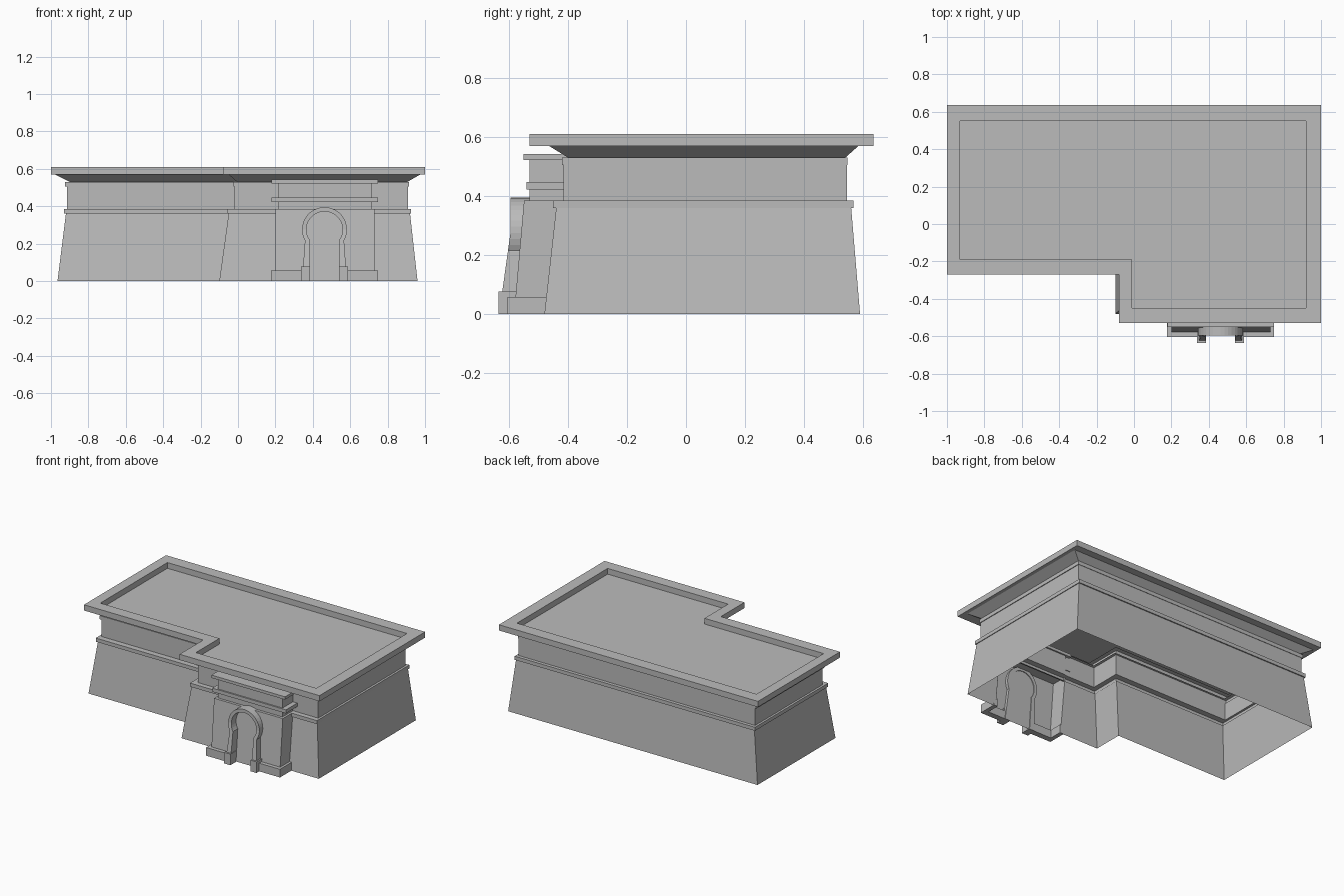
import bpy, bmesh, math

cube = bpy.data.objects.get("Cube")
if cube:
    bpy.data.objects.remove(cube, do_unlink=True)

stone = bpy.data.materials.new("grey_stone")
stone.use_nodes = True
GREY = (0.5, 0.5, 0.5, 1)
stone.diffuse_color = GREY
stone.node_tree.nodes["Principled BSDF"].inputs["Base Color"].default_value = GREY


def finish(bm, name):
    bmesh.ops.recalc_face_normals(bm, faces=bm.faces)
    mesh = bpy.data.meshes.new(name)
    bm.to_mesh(mesh)
    bm.free()
    mesh.materials.append(stone)
    obj = bpy.data.objects.new(name, mesh)
    bpy.context.collection.objects.link(obj)
    return obj


def box(name, x0, x1, y0, y1, z0, z1):
    bm = bmesh.new()
    bmesh.ops.create_cube(bm, size=1)
    for v in bm.verts:
        v.co.x = x1 if v.co.x > 0 else x0
        v.co.y = y1 if v.co.y > 0 else y0
        v.co.z = z1 if v.co.z > 0 else z0
    return finish(bm, name)


PORCH_L, PORCH_R, PORCH_TOP = 0.2, 0.73, 0.385

# L-shaped outlines: west, east, notch x, south, notch y, north
base = (-.965, .96, -.10, -.48, -.27, .59)
base_top = (-.92, .92, -.05, -.44, -.23, .56)
ledge = (-.93, .925, -.055, -.45, -.24, .568)
neck = (-.915, .91, -.02, -.415, -.20, .545)
band = (-.925, .915, -.025, -.42, -.205, .548)
soffit = (-.90, .905, -.005, -.40, -.19, .54)
flare = (-.98, .975, -.05, -.465, -.25, .585)
fascia = (-1, 1, -.08, -.53, -.27, .635)
parapet = (-.93, .92, -.01, -.45, -.19, .55)
levels = [(base, 0), (base_top, .36), (ledge, .36), (ledge, .385),
          (neck, .385), (neck, .505), (band, .505), (band, .53),
          (soffit, .53), (flare, .57), (fascia, .57), (fascia, .61),
          (parapet, .61), (parapet, .57)]


def outline(bm, dims, z):
    w, e, nx, s, ny, n = dims
    points = [(w, ny), (nx, ny), (nx, s), (PORCH_L, s), (PORCH_R, s),
              (e, s), (e, n), (w, n)]
    return [bm.verts.new((x, y, z)) for x, y in points]


# Building shell, open underneath and behind the porch
bm = bmesh.new()
rings = [outline(bm, d, z) for d, z in levels]
for level, (low, high) in enumerate(zip(rings, rings[1:])):
    for i in range(len(low)):
        if level == 0 and i == 3:
            continue
        j = (i + 1) % len(low)
        bm.faces.new((low[i], low[j], high[j], high[i]))
bm.faces.new(rings[-1])
bmesh.ops.dissolve_limit(bm, angle_limit=0.01, verts=bm.verts, edges=bm.edges)
finish(bm, "building_shell")

# Horseshoe arch stations as (outer, inner) points in x, z
CX, CZ = 0.4625, 0.275


def porch_y(z):
    return -.583 + z * .0885


def arch_y(z):
    return -.595 - max(0, .275 - z) * .14


left_leg = [((CX - .12, 0), (CX - .08, 0)),
            ((CX - .105, .21), (CX - .08, .222))]
arc = []
for k in range(25):
    a = math.radians(210 - 10 * k)
    c, s = math.cos(a), math.sin(a)
    arc.append(((CX + .12 * c, CZ + .12 * s), (CX + .097 * c, CZ + .097 * s)))
right_leg = [tuple((2 * CX - x, z) for x, z in st) for st in reversed(left_leg)]
stations = left_leg + arc + right_leg

# Arch frame
bm = bmesh.new()
loops = []
for (xo, zo), (xi, zi) in stations:
    loops.append([bm.verts.new(p) for p in (
        (xo, arch_y(zo), zo), (xi, arch_y(zi), zi),
        (xi, porch_y(zi) + .02, zi), (xo, porch_y(zo) + .02, zo))])
for a, b in zip(loops, loops[1:]):
    for i in range(4):
        j = (i + 1) % 4
        bm.faces.new((a[i], a[j], b[j], b[i]))
bm.faces.new(loops[0])
bm.faces.new(loops[-1])
finish(bm, "door_arch")

# Recessed door panel
bm = bmesh.new()
bm.faces.new([bm.verts.new((x, porch_y(z) + .015, z)) for _, (x, z) in stations])
finish(bm, "door_panel")

# Sloping porch body with the arched opening
bm = bmesh.new()
front = [(PORCH_L, 0)] + [inner for _, inner in stations]
front += [(PORCH_R, 0), (PORCH_R, PORCH_TOP), (PORCH_L, PORCH_TOP)]
verts = [bm.verts.new((x, porch_y(z), z)) for x, z in front]
bm.faces.new(verts)
bottom_l, bottom_r, top_r, top_l = verts[0], verts[-3], verts[-2], verts[-1]
back = [bm.verts.new(p) for p in (
    (PORCH_L, -.48, 0), (PORCH_R, -.48, 0),
    (PORCH_R, -.435, PORCH_TOP), (PORCH_L, -.435, PORCH_TOP))]
bm.faces.new((bottom_l, top_l, back[3], back[0]))
bm.faces.new((bottom_r, back[1], back[2], top_r))
bm.faces.new((top_l, top_r, back[2], back[3]))
finish(bm, "porch_body")

# Porch upper blocks and cornices
box("porch_upper_block", .215, .715, -.53, -.41, PORCH_TOP, .525)
box("porch_lower_cornice", .18, .748, -.54, -.41, .422, .447)
box("porch_top_cornice", .18, .748, -.55, -.40, .522, .542)

# Plinths and arch feet on both sides of the door
for side, m in (("right", -1), ("left", 1)):
    def pair(name, near, far, *rest):
        xs = sorted((CX + m * near, CX + m * far))
        box(side + name, *xs, *rest)
    pair("_plinth_front", .115, .285, -.605, -.565, 0, .057)
    pair("_plinth_side", .255, .285, -.605, -.475, 0, .057)
    pair("_arch_foot", .077, .125, -.635, -.57, 0, .077)
